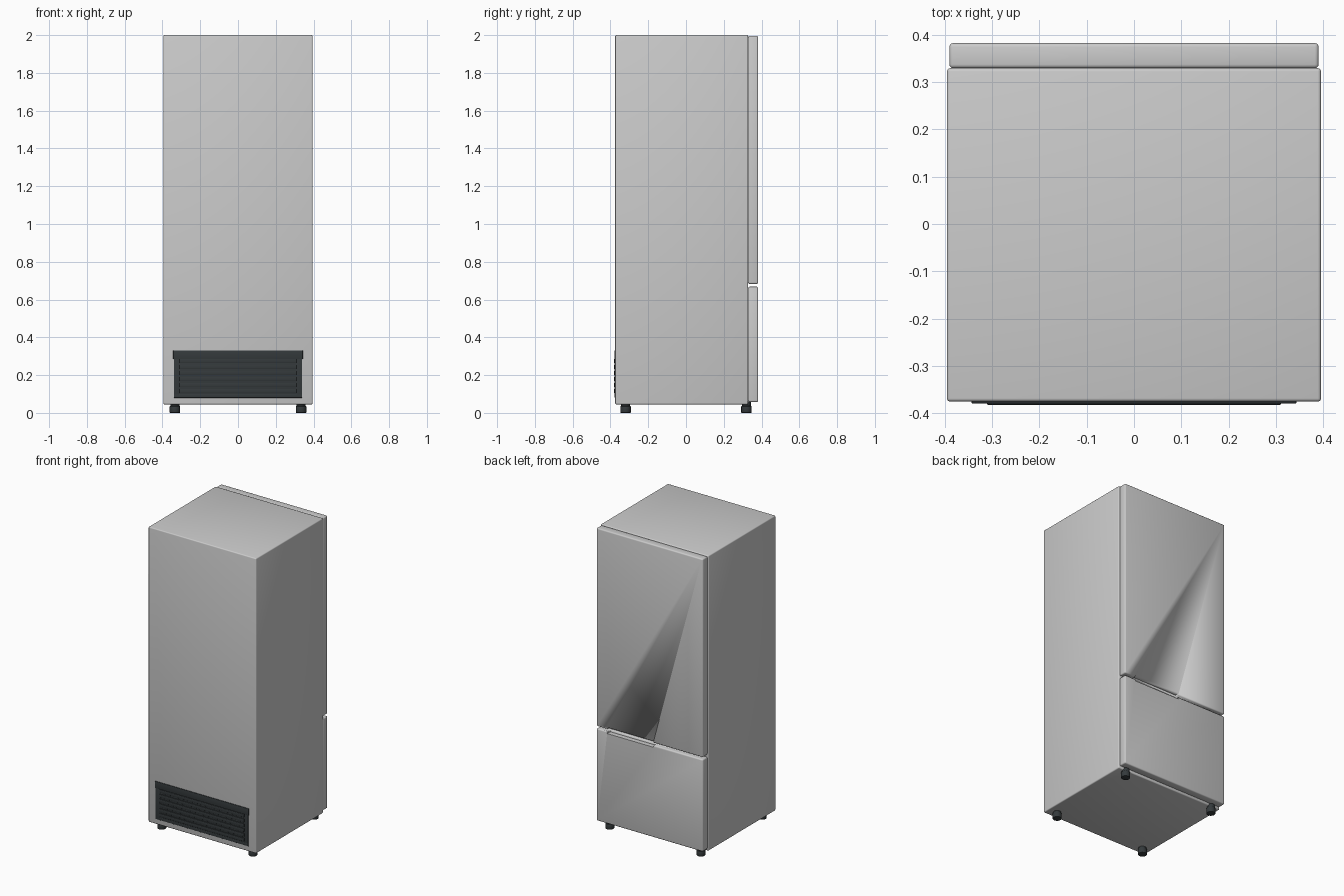
import bpy, bmesh, math

if "Cube" in bpy.data.objects:
    bpy.data.objects.remove(bpy.data.objects["Cube"])

dark = bpy.data.materials.new("dark_plastic")
dark.diffuse_color = (0.035, 0.042, 0.045, 1)
dark.use_nodes = True
dark.node_tree.nodes["Principled BSDF"].inputs["Base Color"].default_value = dark.diffuse_color


def finish(ob, bevel=0.0, segments=3, mat=None):
    if mat:
        ob.data.materials.append(mat)
    bpy.ops.object.select_all(action='DESELECT')
    ob.select_set(True)
    bpy.context.view_layer.objects.active = ob
    if bevel:
        m = ob.modifiers.new("bevel", 'BEVEL')
        m.width, m.segments, m.limit_method = bevel, segments, 'ANGLE'
        bpy.ops.object.modifier_apply(modifier="bevel")
    bpy.ops.object.shade_smooth_by_angle(angle=math.radians(35))
    return ob


def box(name, x, y, z, bevel=0.0, mat=None, tilt=0.0):
    """Box from (min, max) ranges on each axis."""
    loc = [(r[0] + r[1]) / 2 for r in (x, y, z)]
    bpy.ops.mesh.primitive_cube_add(size=1, location=loc)
    ob = bpy.context.object
    ob.name = name
    ob.scale = [r[1] - r[0] for r in (x, y, z)]
    bpy.ops.object.transform_apply(location=False, rotation=False, scale=True)
    ob.rotation_euler.x = tilt
    return finish(ob, bevel, mat=mat)


def cut(ob, cutter):
    cutter.hide_render = True
    cutter.hide_set(True)
    m = ob.modifiers.new("recess", 'BOOLEAN')
    m.object, m.operation, m.solver = cutter, 'DIFFERENCE', 'EXACT'


# Cabinet
box("cabinet", (-0.395, 0.395), (-0.375, 0.329), (0.045, 2.0), 0.007)

# Doors, with a shared finger recess at the gap between them
upper = box("fridge_door", (-0.39, 0.39), (0.329, 0.382), (0.683, 1.996), 0.008)
lower = box("freezer_door", (-0.39, 0.39), (0.329, 0.382), (0.058, 0.668), 0.008)
recess = box("handle_recess_cutter", (-0.03, 0.31), (0.35, 0.42), (0.655, 0.696))
cut(upper, recess)
cut(lower, recess)

# Rear vent: backing panel, header, frame rails and slats
box("vent_panel", (-0.34, 0.34), (-0.3768, -0.36), (0.08, 0.32), 0.001, dark)
box("vent_header", (-0.343, 0.343), (-0.379, -0.36), (0.285, 0.33), 0.0015, dark)
box("vent_sill", (-0.34, 0.34), (-0.378, -0.36), (0.08, 0.1), 0.0015, dark)
for side, s in (("left", -1), ("right", 1)):
    xs = sorted((s * 0.31, s * 0.34))
    box("vent_rail_" + side, xs, (-0.378, -0.36), (0.08, 0.32), 0.0015, dark)
for i in range(6):
    z = 0.116 + i * 0.0318
    box(f"vent_slat_{i + 1}", (-0.31, 0.31), (-0.382, -0.37),
        (z - 0.011, z + 0.011), 0.002, dark)

# Feet: wide base with a slightly narrower collar
for x in (-0.334, 0.334):
    for y in (-0.32, 0.32):
        bm = bmesh.new()
        for r, z0, z1 in ((0.0275, 0.0, 0.036), (0.024, 0.036, 0.06)):
            res = bmesh.ops.create_cone(bm, cap_ends=True, segments=24,
                                        radius1=r, radius2=r, depth=z1 - z0)
            bmesh.ops.translate(bm, verts=res["verts"], vec=(0, 0, (z0 + z1) / 2))
        name = ("front" if y < 0 else "back") + ("_left" if x < 0 else "_right") + "_foot"
        me = bpy.data.meshes.new(name)
        bm.to_mesh(me)
        bm.free()
        foot = bpy.data.objects.new(name, me)
        foot.location = (x, y, 0)
        bpy.context.collection.objects.link(foot)
        finish(foot, 0.003, 2, dark)
